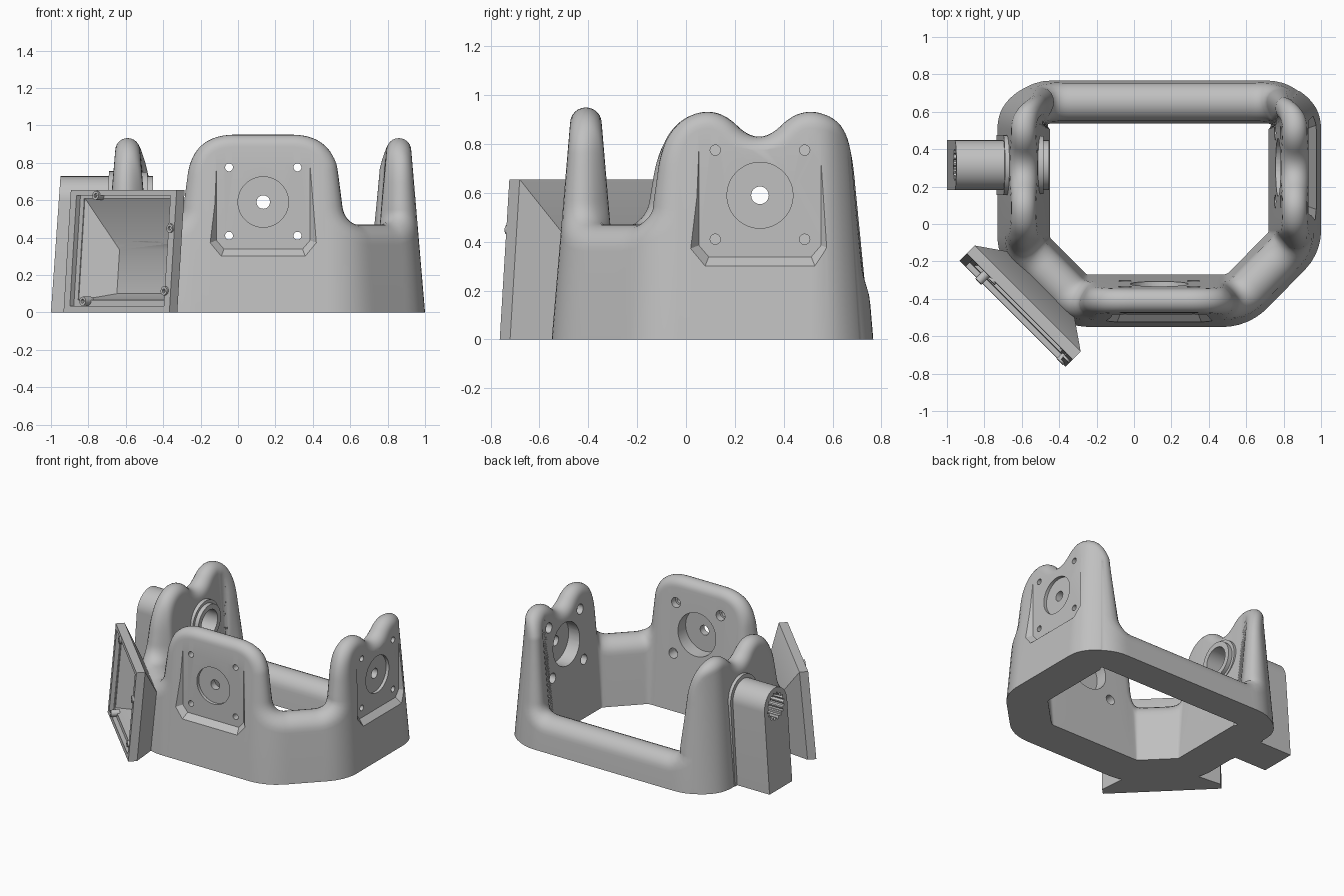
import bpy, bmesh
from math import sin, cos, pi, hypot
from mathutils import Vector

if "Cube" in bpy.data.objects:
    bpy.data.objects.remove(bpy.data.objects["Cube"])

grey = bpy.data.materials.new("plain_grey")
grey.diffuse_color = (0.53, 0.53, 0.53, 1)
grey.use_nodes = True
grey.node_tree.nodes["Principled BSDF"].inputs["Base Color"].default_value = grey.diffuse_color
W, LEAN = 0.14, 0.085           # wall half width at floor, inward lean


# ---------- helpers ----------
def rounded(pts, arc=False):
    """Polyline of (a, b, d): every corner replaced by a curve reaching d along its edges."""
    out = [Vector(pts[0][:2])]
    for i in range(1, len(pts) - 1):
        a, p, b = (Vector(q[:2]) for q in pts[i - 1:i + 2])
        d = pts[i][2]
        w = cos((p - a).angle(b - p) / 2) if arc else 1
        a = p + (a - p) * min(0.5, d / (a - p).length)
        b = p + (b - p) * min(0.5, d / (b - p).length)
        for k in range(25):
            t = k / 24
            c = ((1 - t) ** 2, 2 * w * t * (1 - t), t * t)
            out.append((a * c[0] + p * c[1] + b * c[2]) / sum(c))
    return out + [Vector(pts[-1][:2])]


def resample(poly, step):
    length = sum((b - a).length for a, b in zip(poly, poly[1:]))
    n = round(length / step)
    step, out, need = length / n, [poly[0]], length / n
    for a, b in zip(poly, poly[1:]):
        seg, pos = (b - a).length, 0
        while seg - pos >= need:
            pos += need
            out.append(a + (b - a) * (pos / seg))
            need = step
        need -= seg - pos
    return out[:n] + [poly[-1]], step


def loft(bm, rings):
    vs = [[bm.verts.new(p) for p in r] for r in rings]
    n = len(vs[0])
    for a, b in zip(vs, vs[1:]):
        for i in range(n):
            bm.faces.new((a[i], a[(i + 1) % n], b[(i + 1) % n], b[i]))
    bm.faces.new(vs[0])
    bm.faces.new(vs[-1][::-1])


def obj(name, bm):
    bmesh.ops.recalc_face_normals(bm, faces=bm.faces)
    if bm.calc_volume(signed=True) < 0:
        bmesh.ops.reverse_faces(bm, faces=bm.faces)
    me = bpy.data.meshes.new(name)
    bm.to_mesh(me)
    bm.free()
    me.materials.append(grey)
    o = bpy.data.objects.new(name, me)
    bpy.context.collection.objects.link(o)
    return o


def solid(name, *lofts):
    bm = bmesh.new()
    for rings in lofts:
        loft(bm, rings)
    return obj(name, bm)


def cut(targets, cutter):
    """Cut with the first solver that leaves the part whole."""
    for t in targets:
        m = t.modifiers.new("cut", 'BOOLEAN')
        m.operation, m.object = 'DIFFERENCE', cutter
        count = len(t.data.polygons)
        for solver in ('MANIFOLD', 'EXACT', 'FLOAT', None):
            if solver is None:
                t.modifiers.remove(m)
                break
            m.solver = solver
            bpy.context.view_layer.update()
            ev = t.evaluated_get(bpy.context.evaluated_depsgraph_get())
            if len(ev.data.polygons) > count * .6:
                bpy.context.view_layer.objects.active = t
                bpy.ops.object.modifier_apply(modifier=m.name)
                break
    bpy.data.objects.remove(cutter)


def cyl(frame, u, z, r, v0, v1, n=32):
    return [[frame(u + r * cos(2 * pi * i / n), v, z + r * sin(2 * pi * i / n))
             for i in range(n)] for v in (v0, v1)]


# ---------- ring plan (centre line of the wall) ----------
plan = [(.14, .652, 0), (.86, .652, .145), (.86, -.1, .065), (.555, -.41, .08),
        (-.31, -.41, .065), (-.59, -.13, .065), (-.59, .652, .145), (.14, .652, 0)]
path, ps = resample(rounded(plan, True), 0.003)


def at(s):
    f = (s / ps) % (len(path) - 1)
    i = min(int(f), len(path) - 2)
    return path[i].lerp(path[i + 1], f - i)


def normal(s):
    t = (at(s + .008) - at(s - .008)).normalized()
    return Vector((-t.y, t.x))


def place(s, lat, z):
    p = at(s) + normal(s) * lat
    return (p.x, p.y, z)


def S(x, y):
    return ps * min(range(len(path)), key=lambda i: hypot(path[i].x - x, path[i].y - y))


# ---------- crest height along the ring: (x, y, z, rounding) ----------
low, bar = .47, .23
crest = [(.705, .652, bar, .08), (.755, .648, .86, .25), (.86, .48, .965, 1), (.86, .3, .785, 1),
         (.86, .12, .965, 1), (.86, -.1, .86, .25), (.835, -.125, low, .1),
         (.565, -.40, low, .1), (.515, -.41, .95, .23), (-.245, -.41, .95, .23),
         (-.30, -.41, low, .1), (-.565, -.155, low, .1), (-.59, -.1, .86, .25),
         (-.59, .12, .965, 1), (-.59, .3, .785, 1), (-.59, .48, .965, 1),
         (-.485, .648, .86, .25), (-.435, .652, bar, .08)]
L = ps * (len(path) - 1)
ctrl = [(0, bar, 0)] + [(S(x, y), z, d) for x, y, z, d in crest] + [(L, bar, 0)]
line, _ = resample(rounded(ctrl), 0.015)

bm = bmesh.new()
rows, last = [], -1
for i in range(len(line) - 1):
    a, b = line[max(i - 1, 0)], line[i + 1]
    t = (b - a).normalized()
    nx, nz = -t.y, t.x
    w = W - .025 * max(0, normal(line[i].x).y) ** 4      # back bar is slimmer
    r = (w - LEAN * line[i].y) / (1 - LEAN * nz)
    sc, zc = line[i].x - r * nx, line[i].y - r * nz
    sc = last = max(sc, last + 5e-4)
    prof = [place(sc, w, 0)]
    for k in range(13):
        th = pi / 2 - pi * k / 12
        prof.append(place(sc + r * cos(th) * nx, r * sin(th), zc + r * cos(th) * nz))
    prof.append(place(sc, -w, 0))
    rows.append([bm.verts.new(p) for p in prof])
for a, b in zip(rows, rows[1:] + rows[:1]):
    for k in range(len(a)):
        k2 = (k + 1) % len(a)
        bm.faces.new((a[k], a[k2], b[k2], b[k]))
bmesh.ops.triangulate(bm, faces=bm.faces)
frame_body = obj("ring_frame", bm)

# ---------- mounting pockets and holes on the front and right walls ----------
front = lambda u, v, z: (.135 + u, -.41 - v, z)
right = lambda u, v, z: (.86 + v, .303 + u, z)
screws = [(u, z) for u in (-.183, .183) for z in (.41, .775)]
rim = [(-.29, .37), (-.225, .3), (.225, .3), (.29, .37), (.27, .86), (-.27, .86)]
floor = [(-.25, .385), (-.21, .338), (.21, .338), (.25, .385), (.25, .84), (-.25, .84)]
for f in (front, right):
    cut([frame_body], solid("pocket", [[f(u, .2, z) for u, z in rim],
                                       [f(u, .115, z) for u, z in rim],
                                       [f(u, .073, z) for u, z in floor]]))
    cut([frame_body], solid("recess", cyl(f, 0, .59, .135, .2, .05, 48)))
    cut([frame_body], solid("inner", cyl(f, 0, .59, .155, -.3, 0, 48),
                            *[cyl(f, u, z, .036, -.3, -.03) for u, z in screws]))
    cut([frame_body], solid("holes", cyl(f, 0, .59, .036, -.3, .3),
                            *[cyl(f, u, z, .021, -.3, .3) for u, z in screws]))

# ---------- side bearing post on the left wall ----------
left = lambda u, v, z: (-.59 - v, .315 + u, z)


def arch(r):
    return [(-r, 0)] + [(-r * cos(pi * i / 24), .595 + r * sin(pi * i / 24))
                        for i in range(25)] + [(r, 0)]


post = solid("bearing_post", [[left(u, 0, z) for u, z in arch(.133)],
                              [left(u, .41 - .07 * z, z) for u, z in arch(.133)]])
collar = solid("post_collar", [[left(u, 0, z) for u, z in arch(.16)],
                               [left(u, .145 - .06 * z, z) for u, z in arch(.16)]])
sleeve = solid("inner_sleeve", cyl(left, 0, .595, .133, -.135, .02, 48))
sleeve_collar = solid("sleeve_collar", cyl(left, 0, .595, .155, -.105, .02, 48))


def bore_ring(v, r1, r2):
    return [left(r * cos(a), v, .595 + r * sin(a)) for r, a in
            (((r1, r2)[i // 2 % 2], 2 * pi * i / 64) for i in range(64))]


cut([frame_body, post, collar, sleeve, sleeve_collar],
    solid("bore", [bore_ring(-.4, .095, .095), bore_ring(.2, .095, .095),
                   bore_ring(.21, .083, .098), bore_ring(.6, .083, .098)]))

# ---------- leaning screen box on the front left corner ----------
h = .5 ** .5
box = lambda u, k, z: (-.65 + h * (u + k + LEAN * z), -.48 + h * (-u + k + LEAN * z), z)


def rect(k, w, z0, z1):
    return [box(-w, k, z0), box(w, k, z0), box(w, k, z1), box(-w, k, z1)]


screen_box = solid("screen_box", [rect(0, .4, 0, .655), rect(.06, .4, 0, .655),
                                  rect(.2, .23, 0, .4)])
cut([screen_box], solid("seat", [rect(-.1, .355, .035, .625), rect(.03, .355, .035, .625)]))
cut([screen_box, frame_body], solid("cavity", [rect(-.1, .325, .065, .61),
                                               rect(.035, .325, .065, .61),
                                               rect(.175, .18, .1, .335)]))
spots = ((-.2, .625), (.375, .45), (-.25, .06), (.36, .115))
pegs = solid("screw_pegs", *[cyl(box, u, z, .024, -.012, .05, 16) for u, z in spots])
cut([pegs], solid("peg_holes", *[cyl(box, u, z, .011, -.05, .03, 12) for u, z in spots]))

# ---------- shading ----------
for o in bpy.data.objects:
    o.select_set(True)
bpy.context.view_layer.objects.active = frame_body
bpy.ops.object.shade_smooth_by_angle(angle=pi / 6)
